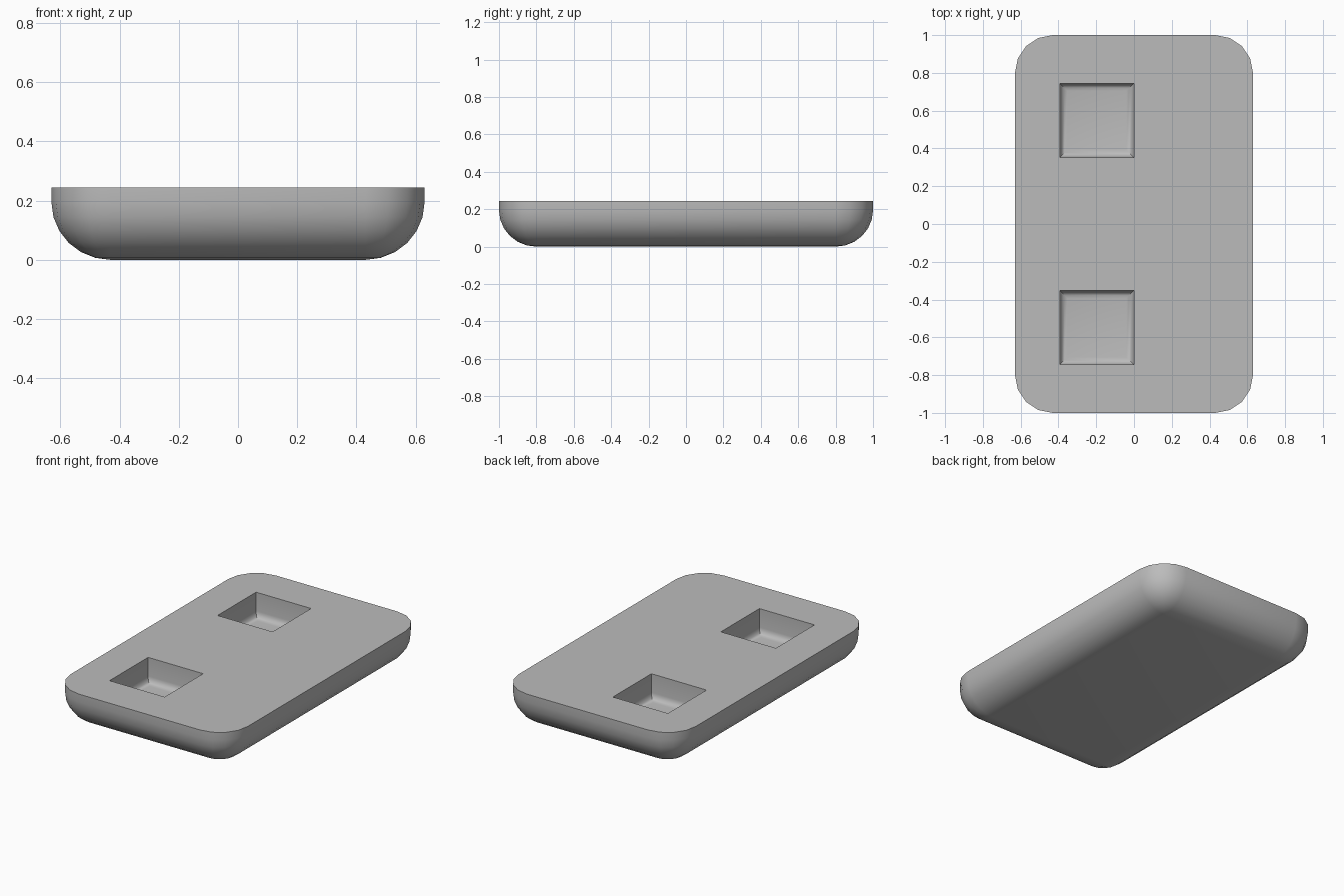
import bpy, bmesh, math

if "Cube" in bpy.data.objects:
    bpy.data.objects.remove(bpy.data.objects["Cube"])

HX, HY, H = 0.63, 1.0, 0.245   # half width, half length, height of the slab
R, RZ = 0.20, 0.195            # edge rounding in plan and in height


def loft(name, rings):
    """Closed solid through a stack of rings with equal point counts."""
    bm = bmesh.new()
    loops = [[bm.verts.new(p) for p in ring] for ring in rings]
    n = len(loops[0])
    for a, b in zip(loops, loops[1:]):
        for i in range(n):
            j = (i + 1) % n
            bm.faces.new((a[i], a[j], b[j], b[i]))
    bm.faces.new(loops[0][::-1])
    bm.faces.new(loops[-1])
    bmesh.ops.remove_doubles(bm, verts=bm.verts, dist=1e-5)
    bmesh.ops.recalc_face_normals(bm, faces=bm.faces)
    mesh = bpy.data.meshes.new(name)
    bm.to_mesh(mesh)
    bm.free()
    obj = bpy.data.objects.new(name, mesh)
    bpy.context.collection.objects.link(obj)
    return obj


def rounded_ring(radius, z, steps=4):
    """Rounded rectangle whose corner centres stay fixed."""
    pts = []
    for q, (sx, sy) in enumerate([(1, 1), (-1, 1), (-1, -1), (1, -1)]):
        for i in range(steps + 1):
            t = math.pi / 2 * (q + i / steps)
            pts.append((sx * (HX - R) + radius * math.cos(t),
                        sy * (HY - R) + radius * math.sin(t), z))
    return pts


def square_ring(cx, cy, half, z):
    return [(cx + sx * half, cy + sy * half, z)
            for sx, sy in [(1, 1), (-1, 1), (-1, -1), (1, -1)]]


# Slab: flat top, rounded sides and underside edges
angles = [math.pi / 2 * i / 6 for i in range(7)]
slab = loft("slab", [rounded_ring(R * math.sin(a), RZ * (1 - math.cos(a)))
                     for a in angles] + [rounded_ring(R, H)])

# Two square pockets with a rounded floor edge
floor_z, fillet, half = 0.085, 0.04, 0.196
for name, cy in (("back_pocket_cutter", 0.549), ("front_pocket_cutter", -0.549)):
    rings = [square_ring(-0.197, cy, half - fillet * (1 - math.sin(a)),
                         floor_z + fillet * (1 - math.cos(a)))
             for a in [math.pi / 2 * i / 4 for i in range(5)]]
    cutter = loft(name, rings + [square_ring(-0.197, cy, half, H + 0.1)])
    mod = slab.modifiers.new(name, 'BOOLEAN')
    mod.operation, mod.solver, mod.object = 'DIFFERENCE', 'EXACT', cutter
    bpy.context.view_layer.objects.active = slab
    bpy.ops.object.modifier_apply(modifier=mod.name)
    bpy.data.objects.remove(cutter)

# Single grey finish
grey = bpy.data.materials.new("grey")
grey.diffuse_color = (0.5, 0.5, 0.5, 1)
grey.use_nodes = True
grey.node_tree.nodes["Principled BSDF"].inputs["Base Color"].default_value = grey.diffuse_color
slab.data.materials.clear()
slab.data.materials.append(grey)
slab.select_set(True)
bpy.ops.object.shade_smooth_by_angle(angle=math.radians(35))
